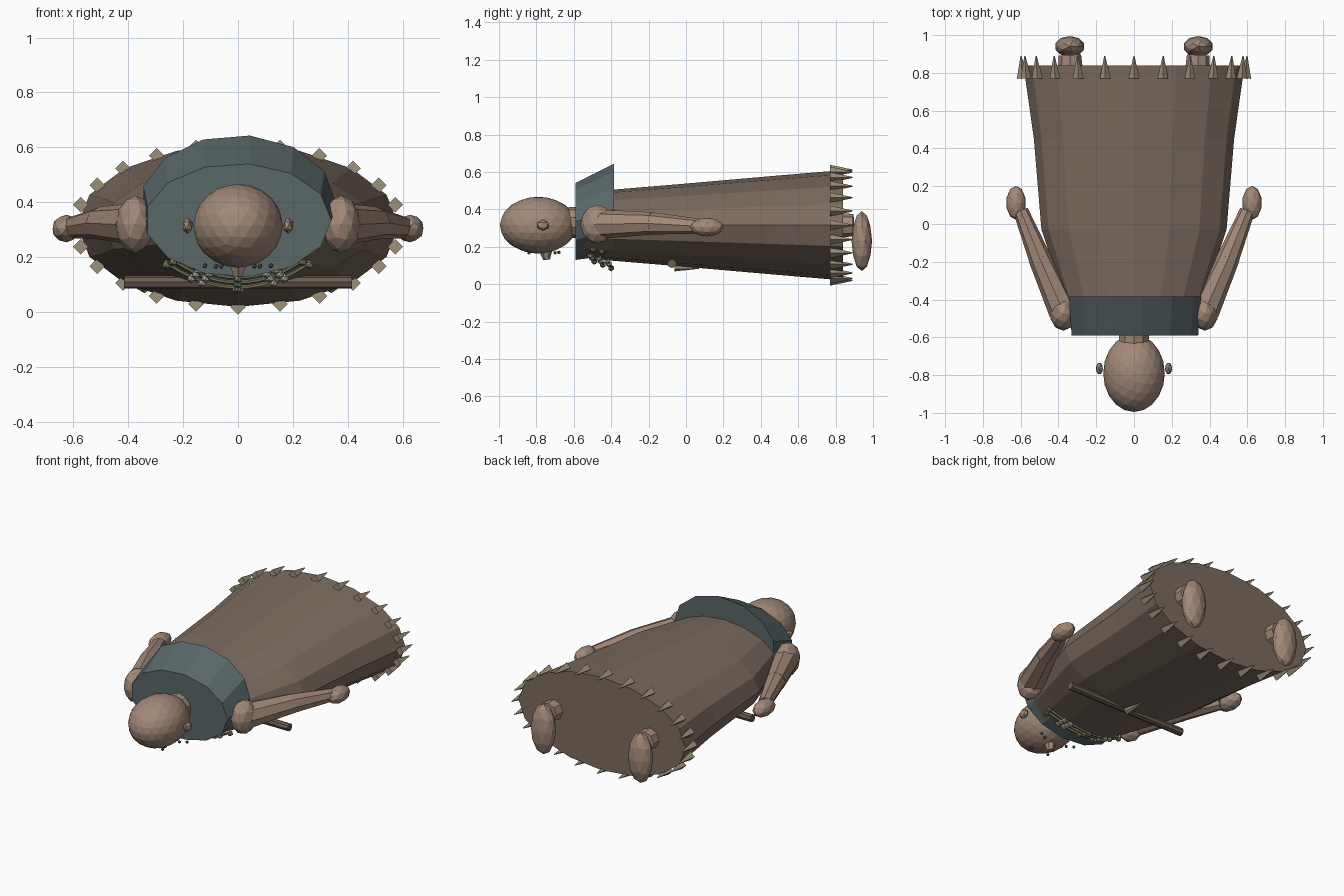
import bpy, bmesh, math
from mathutils import Vector, Matrix

if "Cube" in bpy.data.objects:
    bpy.data.objects.remove(bpy.data.objects["Cube"])

CZ = 0.315  # height of the body axis


def material(name, rgb):
    m = bpy.data.materials.new(name)
    m.diffuse_color = (*rgb, 1)
    m.use_nodes = True
    m.node_tree.nodes["Principled BSDF"].inputs["Base Color"].default_value = m.diffuse_color
    return m


SKIN = material("skin", (0.36, 0.25, 0.19))
HIDE = material("hide", (0.20, 0.15, 0.115))
SLATE = material("slate", (0.10, 0.135, 0.14))
FRINGE = material("fringe", (0.33, 0.28, 0.19))
WOOD = material("wood", (0.15, 0.11, 0.08))
MOSS = material("moss", (0.20, 0.20, 0.11))
BONE = material("bone", (0.38, 0.38, 0.33))
DARK = material("dark", (0.12, 0.10, 0.09))


def finish(name, bm, mat):
    bmesh.ops.recalc_face_normals(bm, faces=bm.faces)
    me = bpy.data.meshes.new(name)
    bm.to_mesh(me)
    bm.free()
    me.materials.append(mat)
    ob = bpy.data.objects.new(name, me)
    bpy.context.collection.objects.link(ob)
    return ob


def ball(name, loc, radii, mat, sub=2, rot_z=0):
    bm = bmesh.new()
    mx = Matrix.Translation(loc) @ Matrix.Rotation(rot_z, 4, 'Z') @ Matrix.Diagonal((*radii, 1))
    bmesh.ops.create_icosphere(bm, subdivisions=sub, radius=1, matrix=mx)
    return finish(name, bm, mat)


def limb(name, a, b, r1, r2, mat, sides=8):
    a, b = Vector(a), Vector(b)
    d = b - a
    mx = Matrix.Translation((a + b) / 2) @ d.to_track_quat('Z', 'Y').to_matrix().to_4x4()
    bm = bmesh.new()
    bmesh.ops.create_cone(bm, cap_ends=True, segments=sides, radius1=r1, radius2=r2,
                          depth=d.length, matrix=mx)
    return finish(name, bm, mat)


def loft(name, rings, sides, mat):
    """Elliptical rings along y: (y, centre z, x radius, z radius)."""
    bm = bmesh.new()
    loops = []
    for y, cz, rx, rz in rings:
        loops.append([bm.verts.new((rx * math.cos(t), y, cz + rz * math.sin(t)))
                      for t in (2 * math.pi * i / sides for i in range(sides))])
    for p, q in zip(loops, loops[1:]):
        for i in range(sides):
            j = (i + 1) % sides
            bm.faces.new((p[i], p[j], q[j], q[i]))
    bm.faces.new(loops[0])
    bm.faces.new(loops[-1])
    return finish(name, bm, mat)


# Long tunic and shoulder cape
loft("tunic", [(-0.57, CZ, 0.31, 0.17), (-0.39, CZ, 0.37, 0.19), (-0.03, CZ, 0.49, 0.22),
               (0.45, CZ, 0.53, 0.262), (0.84, CZ, 0.585, 0.295)], 16, HIDE)
loft("shoulder_cape", [(-0.59, 0.335, 0.34, 0.207), (-0.385, 0.40, 0.355, 0.245)], 13, SLATE)

# Hem fringe
for i in range(24):
    t = 2 * math.pi * i / 24
    x, z = 0.592 * math.cos(t), CZ + 0.295 * math.sin(t)
    limb(f"hem_spike_{i}", (x, 0.77, z), (x * 1.01, 0.89, z), 0.028, 0.003, FRINGE, 4)

# Head and neck
limb("neck", (0, -0.50, 0.33), (0, -0.64, 0.33), 0.09, 0.08, SKIN, 10)
ball("head", (0, -0.79, CZ), (0.163, 0.205, 0.152), SKIN, 3)
limb("nose", (0, -0.75, 0.18), (0, -0.745, 0.13), 0.036, 0.018, SKIN, 6)

for s, side in ((-1, "left"), (1, "right")):
    ball(f"{side}_ear", (s * 0.183, -0.765, CZ), (0.021, 0.035, 0.03), SKIN, 1)
    # Face studs
    for k, (x, y, z) in enumerate(((0.06, -0.84, 0.168), (0.08, -0.70, 0.168), (0.12, -0.68, 0.17))):
        ball(f"{side}_face_stud_{k}", (s * x, y, z), (0.01, 0.01, 0.01), DARK, 1)
    # Arm
    ball(f"{side}_shoulder", (s * 0.375, -0.475, 0.32), (0.07, 0.09, 0.105), SKIN, 2)
    limb(f"{side}_upper_arm", (s * 0.375, -0.46, 0.32), (s * 0.50, -0.18, 0.325), 0.078, 0.06, SKIN)
    limb(f"{side}_forearm", (s * 0.495, -0.19, 0.325), (s * 0.60, 0.07, 0.31), 0.06, 0.04, SKIN)
    ball(f"{side}_hand", (s * 0.625, 0.112, 0.305), (0.052, 0.09, 0.05), SKIN, 2)
    # Leg and foot
    limb(f"{side}_leg", (s * 0.32, 0.45, CZ), (s * 0.34, 0.895, CZ), 0.09, 0.06, SKIN)
    ball(f"{side}_foot", (s * 0.34, 0.94, 0.23), (0.08, 0.055, 0.16), SKIN, 2)

# Necklace strands with beads
for n in range(3):
    half, yc, zc = 0.21 + 0.025 * n, -0.49 + 0.045 * n, 0.128 - 0.018 * n

    def strand(u):
        return Vector((half * u, yc - 0.05 * u * u, zc + (0.20 - 0.01 * n - zc) * u * u))

    pts = [strand(-1 + k / 6) for k in range(13)]
    for k in range(12):
        limb(f"strand_{n}_{k}", pts[k], pts[k + 1], 0.008, 0.008, MOSS, 5)
    for k, u in enumerate((-1, -0.65, -0.5, 0, 0.5, 0.65, 1)):
        r = 0.018
        ball(f"bead_{n}_{k}", strand(u) - Vector((0, 0, 0.006)), (r, r, r),
             BONE if k in (1, 2, 4, 5) else MOSS, 1)

# Carried staff with central point
limb("staff", (-0.415, -0.075, 0.11), (0.415, -0.075, 0.11), 0.024, 0.024, WOOD, 8)
limb("staff_tie", (0, -0.06, 0.092), (0, 0.07, 0.085), 0.024, 0.003, FRINGE, 6)
